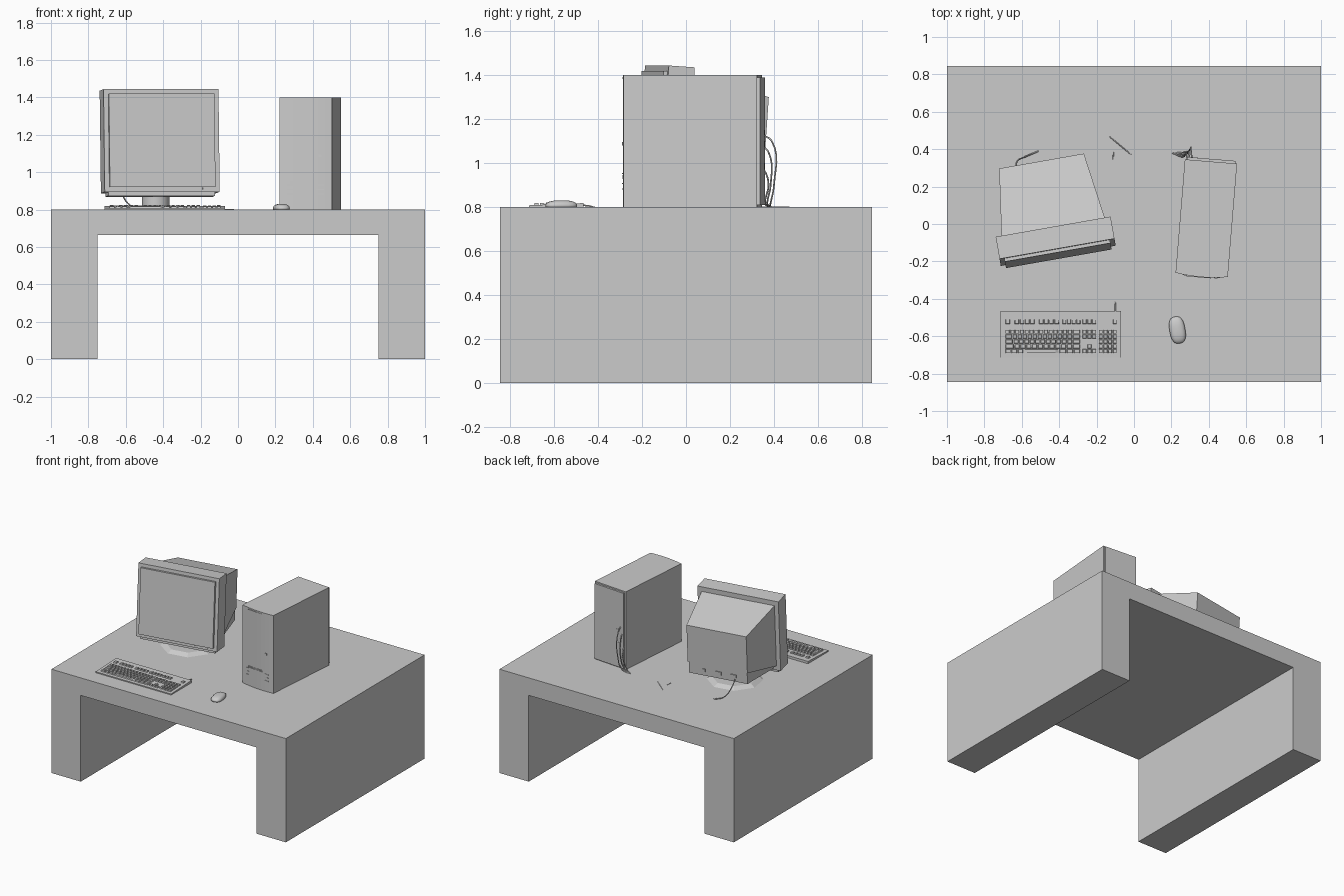
import bpy, bmesh, math
from mathutils import Matrix, Vector

old = bpy.data.objects.get("Cube")
if old:
    bpy.data.objects.remove(old, do_unlink=True)

grey = bpy.data.materials.new("plain grey")
grey.use_nodes = True
COLOUR = (0.6, 0.6, 0.6, 1)
grey.diffuse_color = COLOUR
grey.node_tree.nodes["Principled BSDF"].inputs["Base Color"].default_value = COLOUR

WORLD = Matrix.Identity(4)


def place(x, y, z, turn=0, tilt=0):
    return (Matrix.Translation((x, y, z)) @ Matrix.Rotation(math.radians(turn), 4, "Z")
            @ Matrix.Rotation(math.radians(tilt), 4, "X"))


def finish(name, bm, frame=WORLD, smooth=False):
    bmesh.ops.recalc_face_normals(bm, faces=bm.faces)
    bm.transform(frame)
    mesh = bpy.data.meshes.new(name)
    bm.to_mesh(mesh)
    bm.free()
    mesh.materials.append(grey)
    for p in mesh.polygons:
        p.use_smooth = smooth
    ob = bpy.data.objects.new(name, mesh)
    bpy.context.collection.objects.link(ob)
    return ob


def add_box(bm, x, y, z, taper=1.0):
    """Box from three ranges; the top can be narrowed."""
    c = [(a + b) / 2 for a, b in (x, y, z)]
    s = [b - a for a, b in (x, y, z)]
    verts = bmesh.ops.create_cube(bm, size=1)["verts"]
    for v in verts:
        t = taper if v.co.z > 0 else 1
        v.co = (c[0] + v.co.x * s[0] * t, c[1] + v.co.y * s[1] * t, c[2] + v.co.z * s[2])
    return verts


def boxes(name, specs, frame=WORLD):
    bm = bmesh.new()
    for spec in specs:
        add_box(bm, *spec)
    return finish(name, bm, frame)


def extrude(name, points, move, frame=WORLD, inset=None):
    """Extrude a flat profile; optionally recess the faces pointing along inset."""
    bm = bmesh.new()
    face = bm.faces.new([bm.verts.new(p) for p in points])
    new = bmesh.ops.extrude_face_region(bm, geom=[face])["geom"]
    bmesh.ops.translate(bm, vec=move, verts=[v for v in new if isinstance(v, bmesh.types.BMVert)])
    bmesh.ops.recalc_face_normals(bm, faces=bm.faces)
    if inset:
        direction, rim, depth = inset
        faces = [f for f in bm.faces if f.normal.dot(Vector(direction)) > 0.99]
        recess(bm, faces, rim, depth)
    return finish(name, bm, frame)


def recess(bm, faces, rim, depth):
    bmesh.ops.inset_region(bm, faces=faces, thickness=rim)
    new = bmesh.ops.extrude_face_region(bm, geom=faces)["geom"]
    push = -faces[0].normal * depth
    bmesh.ops.delete(bm, geom=faces, context="FACES")
    bmesh.ops.translate(bm, vec=push, verts=[v for v in new if isinstance(v, bmesh.types.BMVert)])


def loft(name, front, back, frame):
    """Solid between two upright rectangles given as y, half width, low, high."""
    bm = bmesh.new()
    rings = [[bm.verts.new((sx * w, y, z)) for sx, z in ((-1, lo), (1, lo), (1, hi), (-1, hi))]
             for y, w, lo, hi in (front, back)]
    bm.faces.new(rings[0])
    bm.faces.new(rings[1])
    for i in range(4):
        j = (i + 1) % 4
        bm.faces.new((rings[0][i], rings[0][j], rings[1][j], rings[1][i]))
    return finish(name, bm, frame)


def cable(name, points, radius=0.004):
    curve = bpy.data.curves.new(name, "CURVE")
    curve.dimensions = "3D"
    curve.bevel_depth = radius
    curve.bevel_resolution = 1
    curve.resolution_u = 6
    curve.use_fill_caps = True
    spline = curve.splines.new("BEZIER")
    spline.bezier_points.add(len(points) - 1)
    for bp, p in zip(spline.bezier_points, points):
        bp.co = p
        bp.handle_left_type = bp.handle_right_type = "AUTO"
    curve.materials.append(grey)
    bpy.context.collection.objects.link(bpy.data.objects.new(name, curve))


# Desk: an upside-down U carried from front to back
TOP = 0.8
side = [(1, 0), (1, TOP), (-1, TOP), (-1, 0), (-0.75, 0), (-0.75, 0.665), (0.75, 0.665), (0.75, 0)]
extrude("desk", [(x, -0.845, z) for x, z in side], (0, 1.69, 0))

# Monitor: bezel with recessed glass, tapered shell, rear plinth
mon = place(-0.405, -0.17, 0.895, 10, -4)
W, H = 0.312, 0.55
bm = bmesh.new()
add_box(bm, (-W, W), (0, 0.12), (0, H))
bmesh.ops.recalc_face_normals(bm, faces=bm.faces)
front = [f for f in bm.faces if f.normal.y < -0.9]
recess(bm, front, 0.036, 0.018)
finish("monitor_bezel", bm, mon)
bm = bmesh.new()
bmesh.ops.create_grid(bm, x_segments=12, y_segments=10, size=1)
for v in bm.verts:
    x, z = v.co.x, v.co.y
    v.co = (x * 0.275, 0.016 - 0.01 * (1 - x * x) * (1 - z * z), 0.28 + z * 0.237)
finish("screen_glass", bm, mon, True)
boxes("bezel_lip", [((-0.29, 0.29), (0.015, 0.11), (-0.02, 0.001))], mon)
loft("monitor_shell", (0.11, 0.282, 0.03, 0.515), (0.485, 0.23, 0.15, 0.44), mon)
loft("monitor_plinth", (0.11, 0.26, 0.01, 0.2), (0.478, 0.225, 0.06, 0.16), mon)
boxes("monitor_ports", [((x - w, x + w), (0.475, 0.484), (0.09, 0.115))
                        for x, w in ((-0.12, 0.02), (0.0, 0.025), (0.11, 0.012))], mon)
boxes("monitor_buttons", [((x, x + 0.02), (-0.003, 0.01), (0.012, 0.022))
                          for x in (0.12, 0.15, 0.18, 0.22)], mon)

# Monitor stand: eight-sided foot and round neck
for name, sides, r1, r2, z0, z1 in (("stand_foot", 8, 0.2, 0.165, TOP, 0.82),
                                    ("stand_neck", 24, 0.073, 0.073, 0.815, 0.92)):
    bm = bmesh.new()
    bmesh.ops.create_cone(bm, cap_ends=True, segments=sides, radius1=r1, radius2=r2, depth=z1 - z0)
    if sides == 8:
        bmesh.ops.rotate(bm, verts=bm.verts, matrix=Matrix.Rotation(math.pi / 8, 3, "Z"))
    ob = finish(name, bm, place(-0.44, 0.03, (z0 + z1) / 2, 10))
    if sides > 8:
        for p in ob.data.polygons:
            p.use_smooth = abs(p.normal.z) < 0.5

# Computer tower: bowed front, recessed back
tow = place(0.387, 0.035, TOP, -4.7)


def bow(x):
    return -0.308 - 0.012 * (1 - (x / 0.14) ** 2)


plan = [(0.14, 0.3), (-0.14, 0.3)] + [(x, bow(x)) for x in (i * 0.035 - 0.14 for i in range(9))]
extrude("tower_case", [(x, y, 0) for x, y in plan], (0, 0, 0.6), tow, ((0, 1, 0), 0.014, 0.014))


def front_strip(x0, x1, z0, z1):
    return ((x0, x1), (-0.3, min(bow(x0), bow(x1)) - 0.004), (z0, z1))


strips = [front_strip(-0.08, 0.05, z, z + 0.004) for z in (0.585, 0.15, 0.14)]
strips += [front_strip(-0.1, 0.1, z, z + 0.005) for z in (0.13, 0.105, 0.08)]
boxes("front_slots", strips, tow)
boxes("power_button", [front_strip(0.07, 0.085, 0.28, 0.295)], tow)
boxes("rear_plugs", [((-0.11, -0.07), (0.28, 0.315), (z, z + 0.03)) for z in (0.32, 0.27, 0.17)], tow)

# Keyboard: wedge body and rows of tapered keys
wedge = [(-0.715, TOP), (-0.465, TOP), (-0.465, 0.818), (-0.54, 0.815), (-0.715, 0.808)]
extrude("keyboard_body", [(-0.715, y, z) for y, z in wedge], (0.645, 0, 0))
keys = []


def key_row(x0, x1, y0, y1, count):
    step = (x1 - x0) / count
    low = 0.807 + (y0 + 0.715) * 0.04
    for i in range(count):
        a = x0 + i * step
        keys.append(((a + 0.002, a + step - 0.002), (y0 + 0.002, y1 - 0.002), (low, low + 0.01), 0.8))


for x0, x1, n in ((-0.69, -0.66, 1), (-0.64, -0.53, 4), (-0.51, -0.4, 4),
                  (-0.385, -0.285, 4), (-0.277, -0.2, 3), (-0.115, -0.09, 1)):
    key_row(x0, x1, -0.537, -0.507, n)
PITCH = 0.026
for row in range(5):
    y0 = -0.693 + row * PITCH
    y1 = y0 + PITCH
    if row:
        edge = -0.69 + (0.05, 0.045, 0.04, 0.027)[row - 1]
        key_row(-0.69, edge, y0, y1, 1)
        key_row(edge, -0.33, y0, y1, 9 + row)
        key_row(-0.33, -0.285, y0, y1, 1)
    else:
        for a, b, n in ((-0.69, -0.59, 3), (-0.59, -0.4, 1), (-0.4, -0.285, 3)):
            key_row(a, b, y0, y1, n)
    key_row(-0.19, -0.09, y0, y1, 4)
    if row in (0, 3, 4):
        key_row(-0.277, -0.2, y0, y1, 3)
key_row(-0.251, -0.226, -0.667, -0.641, 1)
boxes("keyboard_keys", keys)

# Mouse: flattened dome with a straight lower rim
bm = bmesh.new()
bmesh.ops.create_uvsphere(bm, u_segments=24, v_segments=12, radius=1)
for v in bm.verts:
    x, y, z = v.co
    sq = lambda t: math.copysign(abs(t) ** 0.75, t)
    v.co = (sq(x) * 0.042, sq(y) * 0.073, max(z, 0) * 0.024 + (0.007 if z > -0.01 else 0))
finish("mouse", bm, place(0.232, -0.567, TOP, 10), True)

# Cables
cable("keyboard_cable", [(-0.1, -0.47, 0.808), (-0.1, -0.44, 0.805), (-0.102, -0.415, 0.798)])
cable("monitor_cable", [(-0.63, 0.3, 0.95), (-0.625, 0.335, 0.9), (-0.58, 0.36, 0.825), (-0.51, 0.39, 0.798)])
cable("desk_cable", [(-0.135, 0.47, 0.799), (-0.08, 0.425, 0.801), (-0.015, 0.37, 0.799)], 0.003)
cable("short_cable", [(-0.11, 0.385, 0.799), (-0.112, 0.345, 0.801)], 0.003)
for i, (z, reach) in enumerate(((1.13, 0.4), (1.08, 0.385), (0.98, 0.375))):
    x = 0.31 - i * 0.012
    cable("tower_cable", [(x, 0.345, z), (x - 0.005, reach - 0.01, z - 0.03), (x - 0.01, reach, 0.9),
                          (x - 0.03, reach - 0.015, 0.82), (x - 0.08, 0.38, 0.799)])
